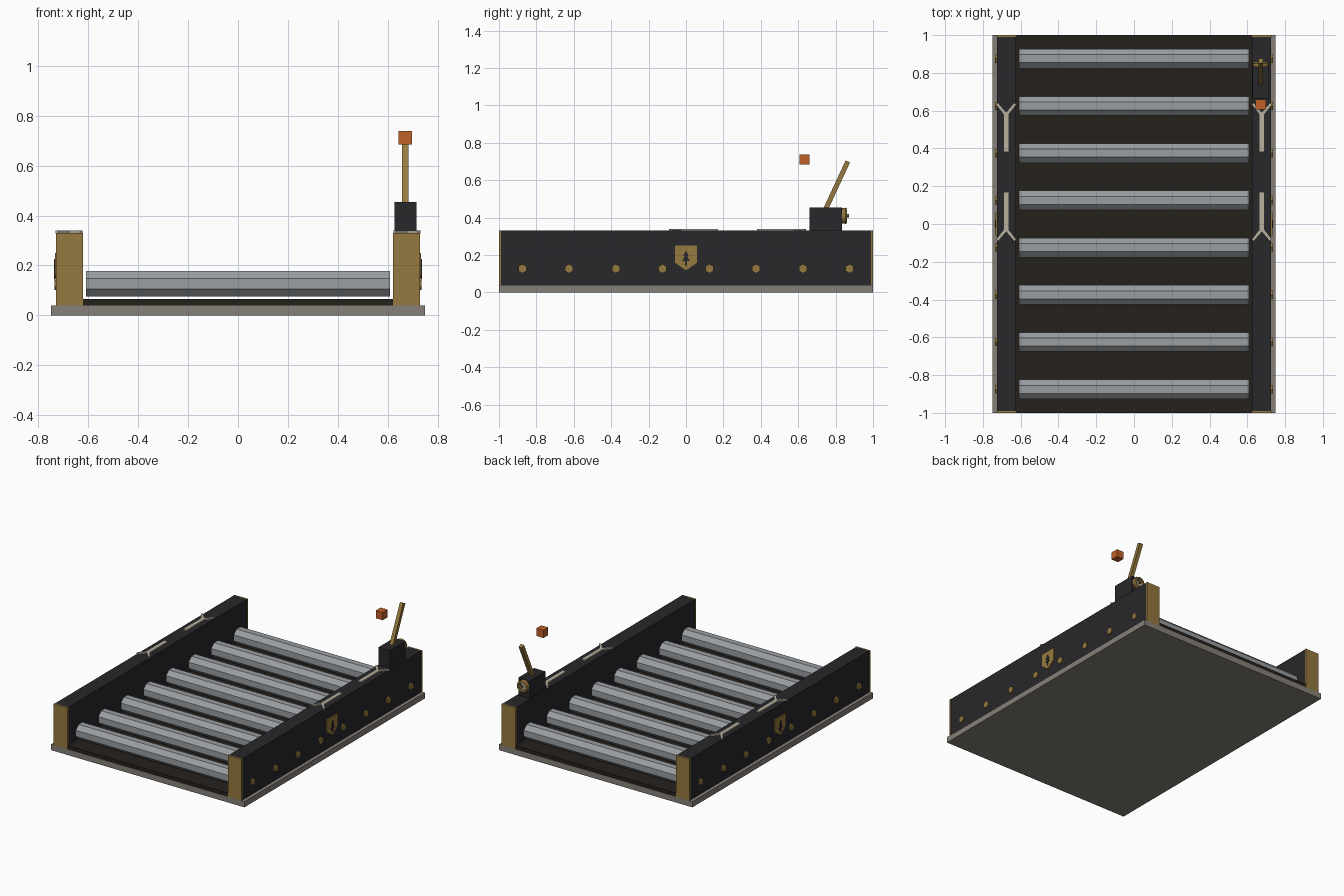
import bpy, bmesh, math
from mathutils import Matrix, Vector

if "Cube" in bpy.data.objects:
    bpy.data.objects.remove(bpy.data.objects["Cube"])


def mat(name, r, g, b):
    m = bpy.data.materials.new(name)
    m.diffuse_color = (r, g, b, 1)
    m.use_nodes = True
    m.node_tree.nodes["Principled BSDF"].inputs["Base Color"].default_value = m.diffuse_color
    return m


IRON = mat("dark_iron", 0.021, 0.021, 0.024)
BED = mat("dark_bed", 0.018, 0.015, 0.012)
BRASS = mat("brass", 0.30, 0.19, 0.05)
STONE = mat("stone", 0.24, 0.215, 0.19)
STEEL = mat("steel", 0.32, 0.34, 0.36)
BONE = mat("pale_inlay", 0.48, 0.44, 0.35)
ORANGE = mat("orange", 0.52, 0.12, 0.02)


def finish(name, bm, material):
    bmesh.ops.recalc_face_normals(bm, faces=bm.faces)
    me = bpy.data.meshes.new(name)
    bm.to_mesh(me)
    bm.free()
    me.materials.append(material)
    ob = bpy.data.objects.new(name, me)
    bpy.context.collection.objects.link(ob)
    return ob


def box(name, center, size, material, rot=None):
    bm = bmesh.new()
    bmesh.ops.create_cube(bm, size=1)
    m = Matrix.Translation(center) @ (rot or Matrix()) @ Matrix.Diagonal((*size, 1))
    bmesh.ops.transform(bm, matrix=m, verts=bm.verts)
    return finish(name, bm, material)


def prism(name, points, direction, material):
    """Extrude a closed 3D outline along a direction."""
    bm = bmesh.new()
    face = bm.faces.new([bm.verts.new(p) for p in points])
    ext = bmesh.ops.extrude_face_region(bm, geom=[face], use_keep_orig=True)
    verts = [v for v in ext["geom"] if isinstance(v, bmesh.types.BMVert)]
    bmesh.ops.translate(bm, vec=Vector(direction), verts=verts)
    return finish(name, bm, material)


def ngon(n, r, phase=0.0):
    return [(r * math.cos(phase + math.tau * i / n), r * math.sin(phase + math.tau * i / n))
            for i in range(n)]


# Base slab and recessed bed
box("base_slab", (0, 0, 0.02), (1.5, 2, 0.04), STONE)
box("bed", (0, 0, 0.0525), (1.25, 1.996, 0.025), BED)

# Octagonal rollers
ROWS = [-0.875 + 0.25 * i for i in range(8)]
for i, y in enumerate(ROWS):
    outline = [(-0.61, y + a, 0.127 + b) for a, b in ngon(8, 0.0555, math.pi / 8)]
    prism(f"roller_{i + 1}", outline, (1.22, 0, 0), STEEL)

shield = [(-0.06, 0.25), (0.06, 0.25), (0.06, 0.16), (0, 0.118), (-0.06, 0.16)]
leaf = [(0, 0.225), (0.014, 0.195), (0.007, 0.195), (0.02, 0.168), (0.005, 0.168), (0.005, 0.145)]
leaf += [(-y, z) for y, z in reversed(leaf[1:])]
fork = [(-0.014, 0.20), (0.014, 0.20), (0.014, 0.0), (0.054, -0.052), (0.043, -0.062),
        (0, -0.012)]
fork += [(-x, y) for x, y in reversed(fork[2:5])]

for s, side in ((-1, "left"), (1, "right")):
    # Side rail with brass end caps
    box(f"{side}_rail", (s * 0.675, 0, 0.185), (0.102, 1.984, 0.29), IRON)
    for e, end in ((-1, "front"), (1, "back")):
        box(f"{side}_{end}_cap", (s * 0.675, e * 0.995, 0.185), (0.108, 0.01, 0.291), BRASS)
    # Hexagonal bolts in line with the rollers
    for i, y in enumerate(ROWS):
        pts = [(s * 0.72, y + a, 0.127 + b) for a, b in ngon(6, 0.025, math.pi / 2)]
        prism(f"{side}_bolt_{i + 1}", pts, (s * 0.015, 0, 0), BRASS)
    # Shield plate with dark inlay
    prism(f"{side}_shield", [(s * 0.72, y, z) for y, z in shield], (s * 0.014, 0, 0), BRASS)
    prism(f"{side}_shield_inlay", [(s * 0.73, y, z) for y, z in leaf], (s * 0.007, 0, 0), IRON)
    # Forked strips on the rail top, opening away from each other
    for f, y0, tag in ((1, -0.03, "middle"), (-1, 0.58, "rear")):
        pts = [(s * 0.677 + x, y0 + f * y, 0.328) for x, y in fork]
        prism(f"{side}_{tag}_fork", pts, (0, 0, 0.011), BONE)

# Control box with tilted lever and loose knob
LX = 0.671
box("control_box", (LX, 0.747, 0.392), (0.088, 0.172, 0.126), IRON)
low, high = Vector((LX, 0.735, 0.42)), Vector((LX, 0.865, 0.70))
tilt = (high - low).to_track_quat('Z', 'Y').to_matrix().to_4x4()
box("lever", (low + high) / 2, (0.026, 0.026, (high - low).length), BRASS, tilt)
box("lever_knob", (LX, 0.633, 0.711), (0.054, 0.054, 0.054), ORANGE)

# Dial on the back of the control box: rim, pale face, hub and needle
DZ = 0.41


def disc(name, n, r, y0, depth, material):
    pts = [(LX + a, y0, DZ + b) for a, b in ngon(n, r, math.pi / n)]
    return prism(name, pts, (0, depth, 0), material)


bpy.ops.mesh.primitive_torus_add(major_segments=12, minor_segments=6, major_radius=0.034,
                                 minor_radius=0.01, location=(LX, 0.852, DZ),
                                 rotation=(math.pi / 2, 0, 0))
rim = bpy.context.object
rim.name = "dial_rim"
rim.data.materials.append(BRASS)
disc("dial_backing", 12, 0.042, 0.83, 0.018, BRASS)
disc("dial_face", 12, 0.03, 0.84, 0.014, BONE)
disc("dial_hub", 8, 0.009, 0.85, 0.022, BRASS)
box("dial_needle", (LX + 0.008, 0.857, DZ + 0.01), (0.006, 0.006, 0.034), IRON,
    Matrix.Rotation(math.radians(40), 4, 'Y'))
